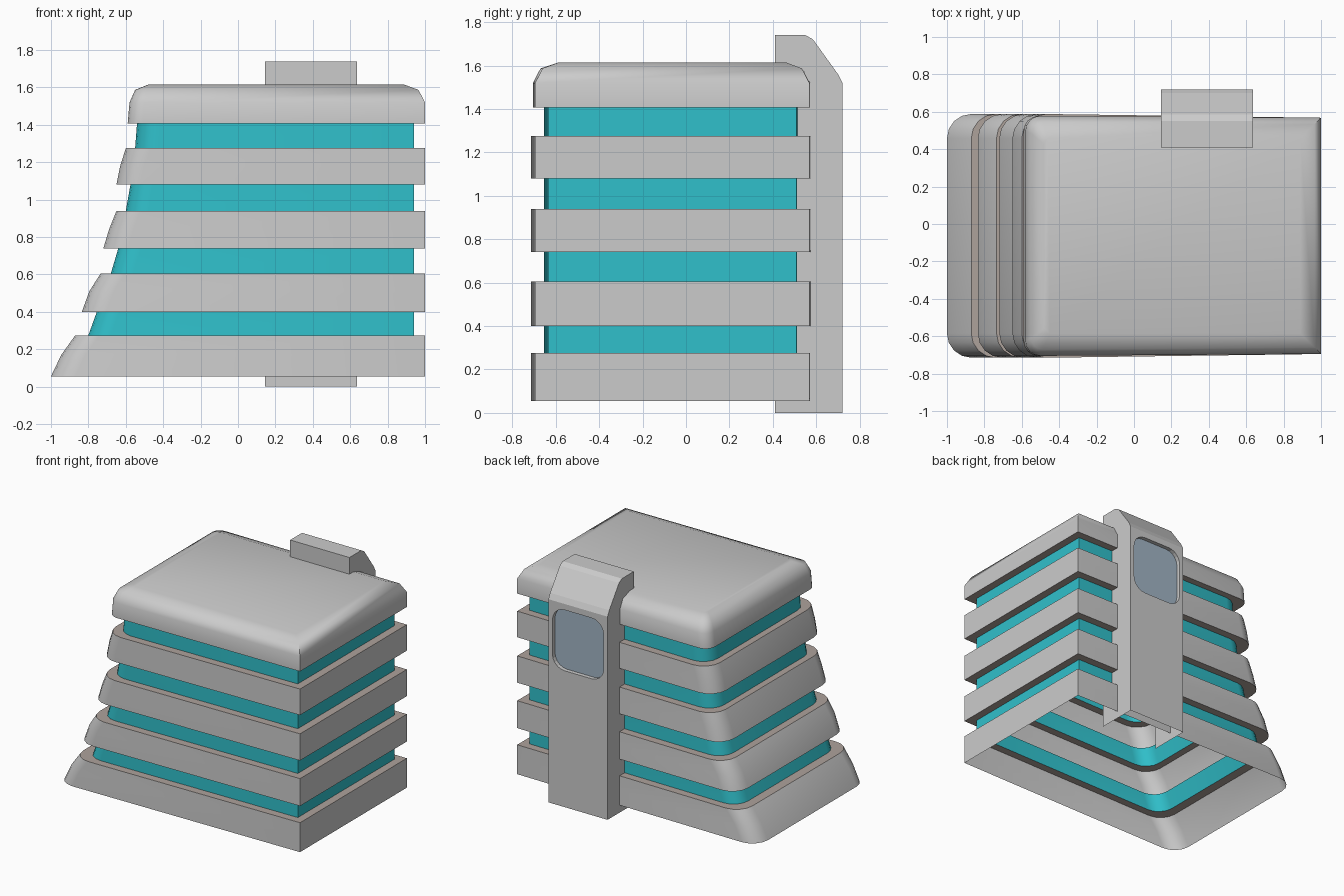
import bpy, bmesh
from math import radians, cos, sin, pi

if "Cube" in bpy.data.objects:
    bpy.data.objects.remove(bpy.data.objects["Cube"])


def material(name, rgb):
    m = bpy.data.materials.new(name)
    m.diffuse_color = (*rgb, 1)
    m.use_nodes = True
    m.node_tree.nodes["Principled BSDF"].inputs["Base Color"].default_value = m.diffuse_color
    return m


TEAL = material("teal_glass", (0.03, 0.53, 0.60))
BROWN = material("brown_ledge", (0.42, 0.36, 0.33))
BLUE = material("blue_glass", (0.36, 0.46, 0.56))


def finish(name, bm, mat=None, smooth=True):
    bmesh.ops.recalc_face_normals(bm, faces=bm.faces)
    me = bpy.data.meshes.new(name)
    bm.to_mesh(me)
    bm.free()
    ob = bpy.data.objects.new(name, me)
    bpy.context.collection.objects.link(ob)
    if mat:
        me.materials.append(mat)
    if smooth:
        bpy.ops.object.select_all(action='DESELECT')
        ob.select_set(True)
        bpy.context.view_layer.objects.active = ob
        bpy.ops.object.shade_smooth_by_angle(angle=radians(45))
    return ob


def ring(z, xl, inset=0.0, r=0.13, flare=0.02):
    """Floor outline: square corners on the right, rounded on the left."""
    xr, y0, y1 = 1 - inset, -0.695 + inset, 0.568 - inset
    pts = [(xr, y0, z), (xr, y1, z)]
    for cy, a0, n in ((y1 + flare - r, pi / 2, 4), (y0 - flare + r, pi, 4)):
        for i in range(n + 1):
            a = a0 + i / n * pi / 2
            pts.append((xl + r + r * cos(a), cy + r * sin(a), z))
    return pts


def loft(name, rings, mat=None, cap=False):
    bm = bmesh.new()
    loops = [[bm.verts.new(p) for p in rg] for rg in rings]
    for a, b in zip(loops, loops[1:]):
        for i in range(len(a)):
            j = (i + 1) % len(a)
            bm.faces.new((a[i], a[j], b[j], b[i]))
    if cap:
        bm.faces.new(loops[-1])
    return finish(name, bm, mat)


# Grey floor bands: (z, left x) for bottom, middle, top
bands = [[(0.055, -1.00), (0.17, -0.945), (0.275, -0.87)],
         [(0.40, -0.835), (0.51, -0.795), (0.605, -0.735)],
         [(0.74, -0.72), (0.84, -0.69), (0.94, -0.65)],
         [(1.08, -0.65), (1.18, -0.63), (1.275, -0.60)]]
# Left x of the recessed glass strips above each band: bottom, top
glass = [(-0.80, -0.755), (-0.68, -0.64), (-0.60, -0.575), (-0.55, -0.54)]

# Roof with rounded-over edge
roof = [ring(1.407, -0.59, r=0.08, flare=0.01),
        ring(1.52, -0.58, r=0.08, flare=0.01),
        ring(1.587, -0.55, 0.035, 0.06, 0.01),
        ring(1.615, -0.48, 0.11, 0.03, 0.0)]
loft("roof", roof, cap=True)

rings = [[ring(*p) for p in b] for b in bands]
for i, (b, g) in enumerate(zip(rings, glass)):
    above = rings[i + 1] if i < 3 else roof
    low = ring(bands[i][-1][0], g[0], 0.06, 0.12)
    high = ring(above[0][0][2], g[1], 0.06, 0.12)
    loft(f"floor_band_{i + 1}", b)
    loft(f"window_strip_{i + 1}", [low, high], TEAL)
    loft(f"ledge_top_{i + 1}", [b[-1], low], BROWN)
    loft(f"ledge_underside_{i + 1}", [high, above[0]], BROWN)

# Stair tower: open-bottomed shell with a sloped top and a recessed window
X0, X1, YB = 0.145, 0.635, 0.72
profile = [(0.41, 0), (YB, 0), (YB, 1.52), (0.70, 1.56),
           (0.585, 1.72), (0.55, 1.74), (0.41, 1.74), (0.41, 1.5)]
bm = bmesh.new()
L = [bm.verts.new((X0, y, z)) for y, z in profile]
R = [bm.verts.new((X1, y, z)) for y, z in profile]
bm.faces.new(L)
bm.faces.new(R)
for i in range(2, 7):
    bm.faces.new((L[i], L[i + 1], R[i + 1], R[i]))


def window_outline(y, x0=0.178, x1=0.602, z0=1.02, z1=1.475, r=0.10):
    pts = []
    for k, (cx, cz) in enumerate(((x1 - r, z1 - r), (x0 + r, z1 - r),
                                  (x0 + r, z0 + r), (x1 - r, z0 + r))):
        for i in range(6):
            a = k * pi / 2 + i / 5 * pi / 2
            pts.append((cx + r * cos(a), y, cz + r * sin(a)))
    return pts


outer = [bm.verts.new(p) for p in window_outline(YB)]
inner = [bm.verts.new(p) for p in window_outline(YB - 0.03)]
n = len(outer)
edges = [bm.edges.new((outer[i], outer[(i + 1) % n])) for i in range(n)]
for a, b in ((L[1], L[2]), (L[2], R[2]), (R[2], R[1]), (R[1], L[1])):
    edges.append(bm.edges.get((a, b)) or bm.edges.new((a, b)))
bmesh.ops.triangle_fill(bm, edges=edges, use_beauty=True)
back = [f for f in bm.faces if all(abs(v.co.y - YB) < 1e-5 for v in f.verts)]
bmesh.ops.delete(bm, geom=[f for f in back if all(v in outer for v in f.verts)],
                 context='FACES_ONLY')
for i in range(n):
    j = (i + 1) % n
    bm.faces.new((outer[i], outer[j], inner[j], inner[i]))
finish("stair_tower", bm, smooth=False)

# Tower window pane
bm = bmesh.new()
bm.faces.new([bm.verts.new(p) for p in window_outline(YB - 0.03)])
finish("tower_window", bm, BLUE, smooth=False)
